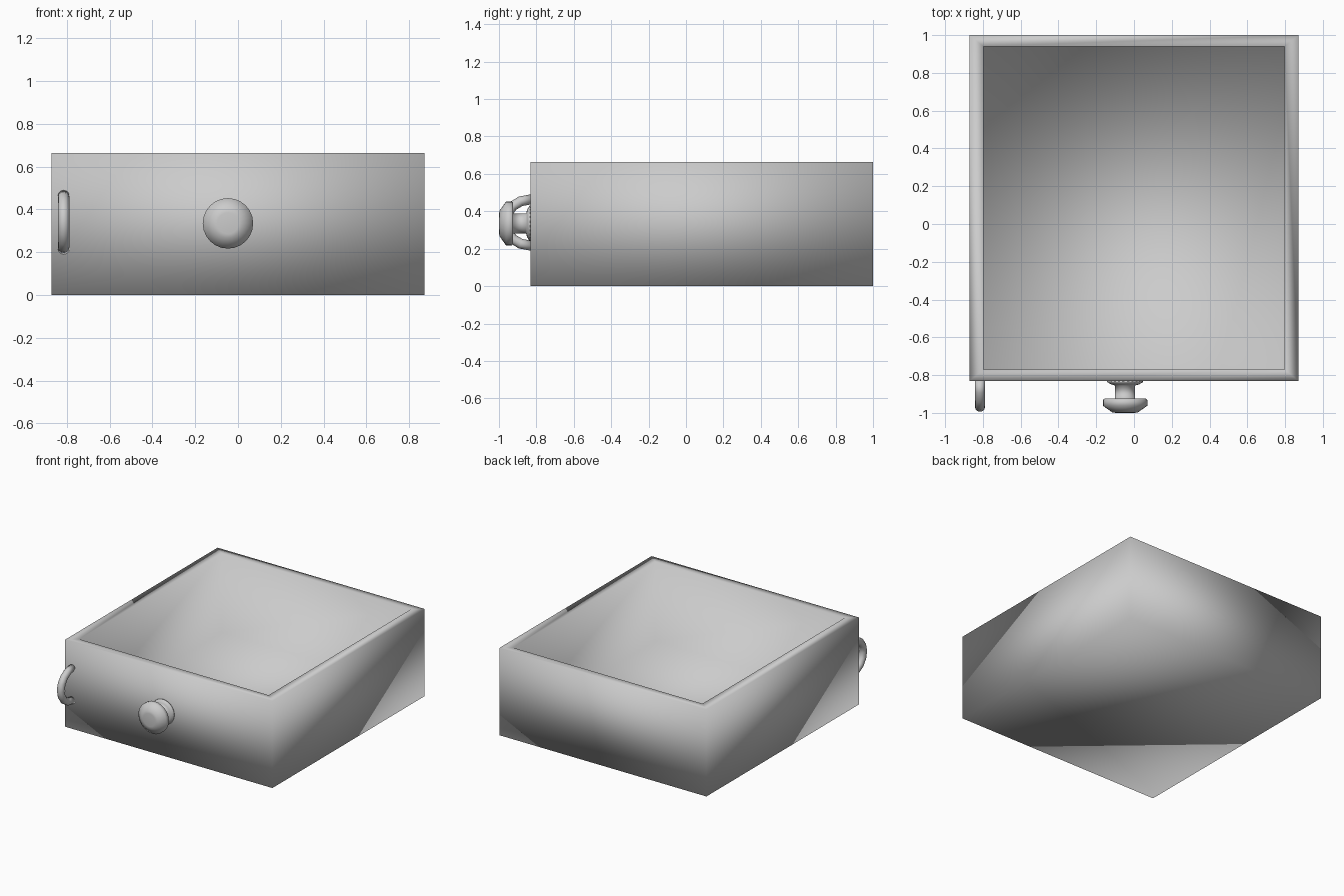
import bpy, bmesh, math
from mathutils import Vector

if "Cube" in bpy.data.objects:
    bpy.data.objects.remove(bpy.data.objects["Cube"])


def make_object(name, bm):
    bmesh.ops.recalc_face_normals(bm, faces=bm.faces)
    mesh = bpy.data.meshes.new(name)
    bm.to_mesh(mesh)
    bm.free()
    mesh.shade_smooth()  # soft shading throughout, corners included
    obj = bpy.data.objects.new(name, mesh)
    bpy.context.collection.objects.link(obj)
    return obj


def skin(bm, rings):
    """Join equal-sized rings of points with quads and cap both ends."""
    loops = [[bm.verts.new(p) for p in ring] for ring in rings]
    n = len(loops[0])
    for a, b in zip(loops, loops[1:]):
        for i in range(n):
            j = (i + 1) % n
            bm.faces.new((a[i], a[j], b[j], b[i]))
    bm.faces.new(loops[0])
    bm.faces.new(loops[-1])


def rect(x, y0, y1, z):
    return [(-x, y0, z), (x, y0, z), (x, y1, z), (-x, y1, z)]


# Open drawer box: outer walls, rim, inner walls and floor in one skin
FRONT, BACK, HEIGHT = -0.832, 1.0, 0.663
bm = bmesh.new()
skin(bm, [rect(0.872, FRONT, BACK, 0), rect(0.872, FRONT, BACK, HEIGHT),
          rect(0.797, -0.77, 0.94, HEIGHT), rect(0.797, -0.77, 0.94, 0.06)])
make_object("drawer_box", bm)

# Turned knob: (radius, y) profile spun about the y axis
profile = [(0.095, FRONT), (0.095, -0.837), (0.072, -0.85), (0.053, -0.855),
           (0.053, -0.925), (0.110, -0.925), (0.118, -0.932),
           (0.118, -0.962), (0.068, -0.997), (0.05, -1.0)]
SIDES = 24
bm = bmesh.new()
skin(bm, [[(-0.047 + r * math.cos(i * math.tau / SIDES), y,
            0.335 + r * math.sin(i * math.tau / SIDES)) for i in range(SIDES)]
          for r, y in profile])
make_object("knob", bm)

# Half-ring pull: round tube swept along a half ellipse
STEPS, TUBE = 8, 0.027
rings = []
for s in range(STEPS + 1):
    t = math.pi * s / STEPS
    centre = Vector((-0.815, FRONT - 0.135 * math.sin(t), 0.34 + 0.123 * math.cos(t)))
    out = Vector((0, -math.sin(t), math.cos(t)))
    rings.append([centre + TUBE * (math.cos(a) * out + math.sin(a) * Vector((1, 0, 0)))
                  for a in (i * math.tau / 12 for i in range(12))])
bm = bmesh.new()
skin(bm, rings)
make_object("ring_pull", bm)
